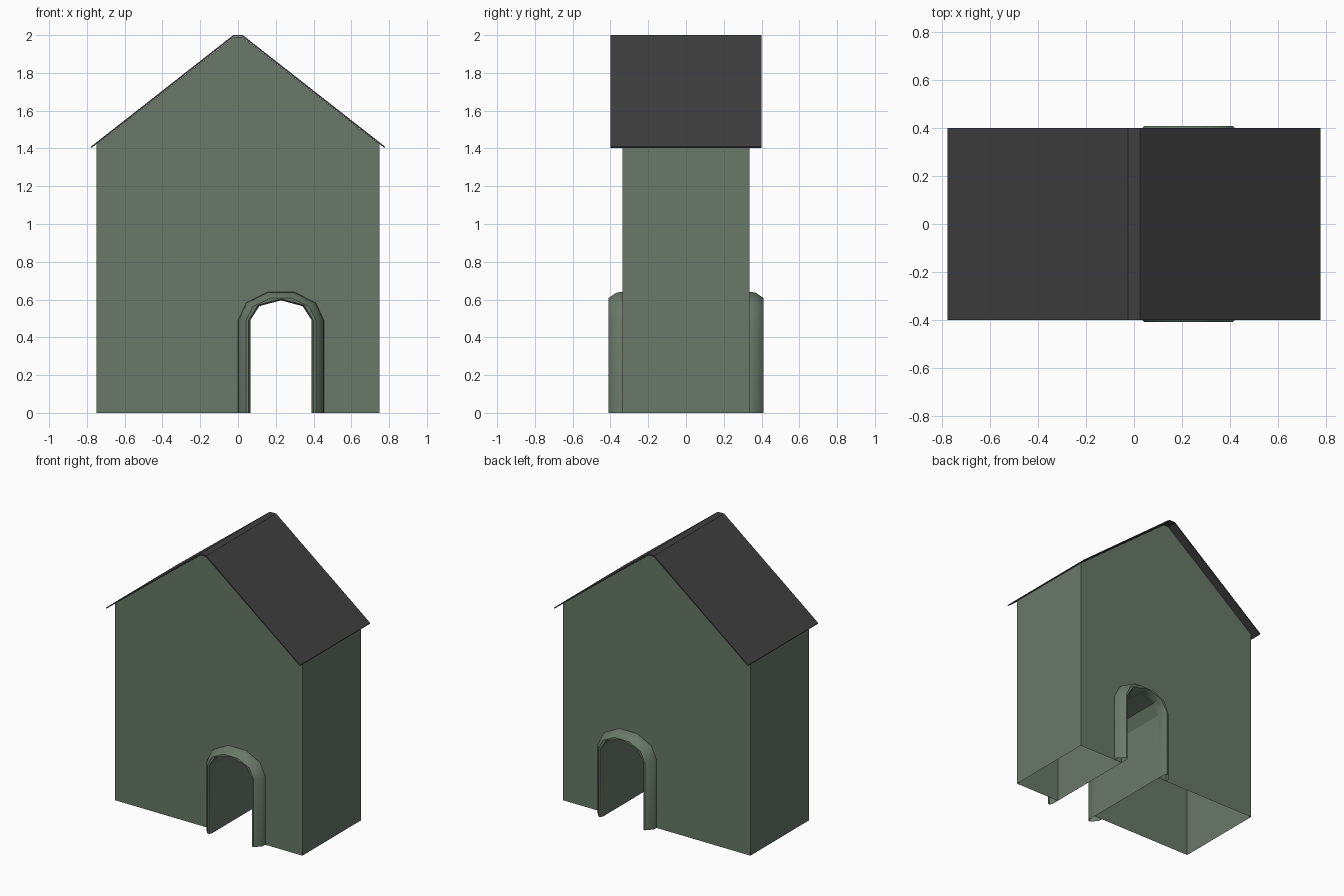
import bpy, bmesh
from math import cos, sin, pi, radians

if "Cube" in bpy.data.objects:
    bpy.data.objects.remove(bpy.data.objects["Cube"])

CX, HW, SPRING, RISE = 0.2275, 0.2275, 0.49, 0.158   # doorway centre, half width, arch start, arch rise
WALL_Y, ROOF_Y = 0.335, 0.40


def material(name, rgb):
    m = bpy.data.materials.new(name)
    m.diffuse_color = (*rgb, 1)
    m.use_nodes = True
    m.node_tree.nodes["Principled BSDF"].inputs["Base Color"].default_value = m.diffuse_color
    return m


def finish(name, bm, mat):
    bmesh.ops.remove_doubles(bm, verts=bm.verts, dist=1e-5)
    bmesh.ops.recalc_face_normals(bm, faces=bm.faces)
    me = bpy.data.meshes.new(name)
    bm.to_mesh(me)
    bm.free()
    me.materials.append(mat)
    ob = bpy.data.objects.new(name, me)
    bpy.context.collection.objects.link(ob)
    return ob


def prism(bm, outline, half, skip_floor=False):
    """Two end faces from an x-z outline, joined along y."""
    f = [bm.verts.new((x, -half, z)) for x, z in outline]
    b = [bm.verts.new((x, half, z)) for x, z in outline]
    bm.faces.new(f)
    bm.faces.new(b[::-1])
    n = len(f)
    for i in range(n):
        j = (i + 1) % n
        if skip_floor and outline[i][1] == 0 and outline[j][1] == 0:
            continue
        bm.faces.new((f[i], b[i], b[j], f[j]))


def arch(d, angles):
    """Door outline inset by d, left foot to right foot."""
    w, r = HW - d, RISE - 0.8 * d
    pts = [(CX - w * cos(radians(a)), SPRING + r * sin(radians(a))) for a in angles]
    return [(CX - w, 0)] + pts + [(CX + w, 0)]


OUTER = (0, 36, 72, 108, 144, 180)
INNER = (0, 45, 90, 90, 135, 180)      # apex doubled so it joins the outer count

green = material("wall_green", (0.14, 0.19, 0.14))
dark = material("roof_dark", (0.05, 0.05, 0.05))

# Hollow walls with gables and an arched passage, open underneath
passage = arch(0.065, (0, 45, 90, 135, 180))
outline = [(-0.75, 0), (-0.75, 1.422), (-0.02, 1.991), (0.02, 1.991),
           (0.75, 1.422), (0.75, 0)] + passage[::-1]
bm = bmesh.new()
prism(bm, outline, WALL_Y, skip_floor=True)
finish("walls", bm, green)

# Thin roof sheet with a flat ridge
half = [(0.025, 2.0), (0.778, 1.41), (0.775, 1.403), (0.022, 1.992)]
bm = bmesh.new()
prism(bm, half + [(-x, z) for x, z in half[::-1]], ROOF_Y)
finish("roof", bm, dark)

# Moulded door surrounds, front and back
profile = [(0, WALL_Y, OUTER), (0.003, 0.365, OUTER), (0.033, 0.40, OUTER),
           (0.043, 0.41, OUTER), (0.055, 0.41, INNER), (0.065, 0.39, INNER),
           (0.065, WALL_Y, INNER)]
for name, s in (("front_door_surround", -1), ("back_door_surround", 1)):
    bm = bmesh.new()
    rings = [[bm.verts.new((x, s * y, z)) for x, z in arch(d, a)] for d, y, a in profile]
    for r, q in zip(rings, rings[1:]):
        for i in range(len(r) - 1):
            bm.faces.new((r[i], r[i + 1], q[i + 1], q[i]))
    bmesh.ops.remove_doubles(bm, verts=bm.verts, dist=1e-5)
    bmesh.ops.recalc_face_normals(bm, faces=bm.faces)
    # Face the moulding outwards
    if sum(f.normal.y * f.calc_area() for f in bm.faces) * s < 0:
        bmesh.ops.reverse_faces(bm, faces=bm.faces)
    me = bpy.data.meshes.new(name)
    bm.to_mesh(me)
    bm.free()
    me.materials.append(green)
    ob = bpy.data.objects.new(name, me)
    bpy.context.collection.objects.link(ob)
    bpy.ops.object.select_all(action='DESELECT')
    ob.select_set(True)
    bpy.context.view_layer.objects.active = ob
    bpy.ops.object.shade_smooth_by_angle(angle=radians(40))
